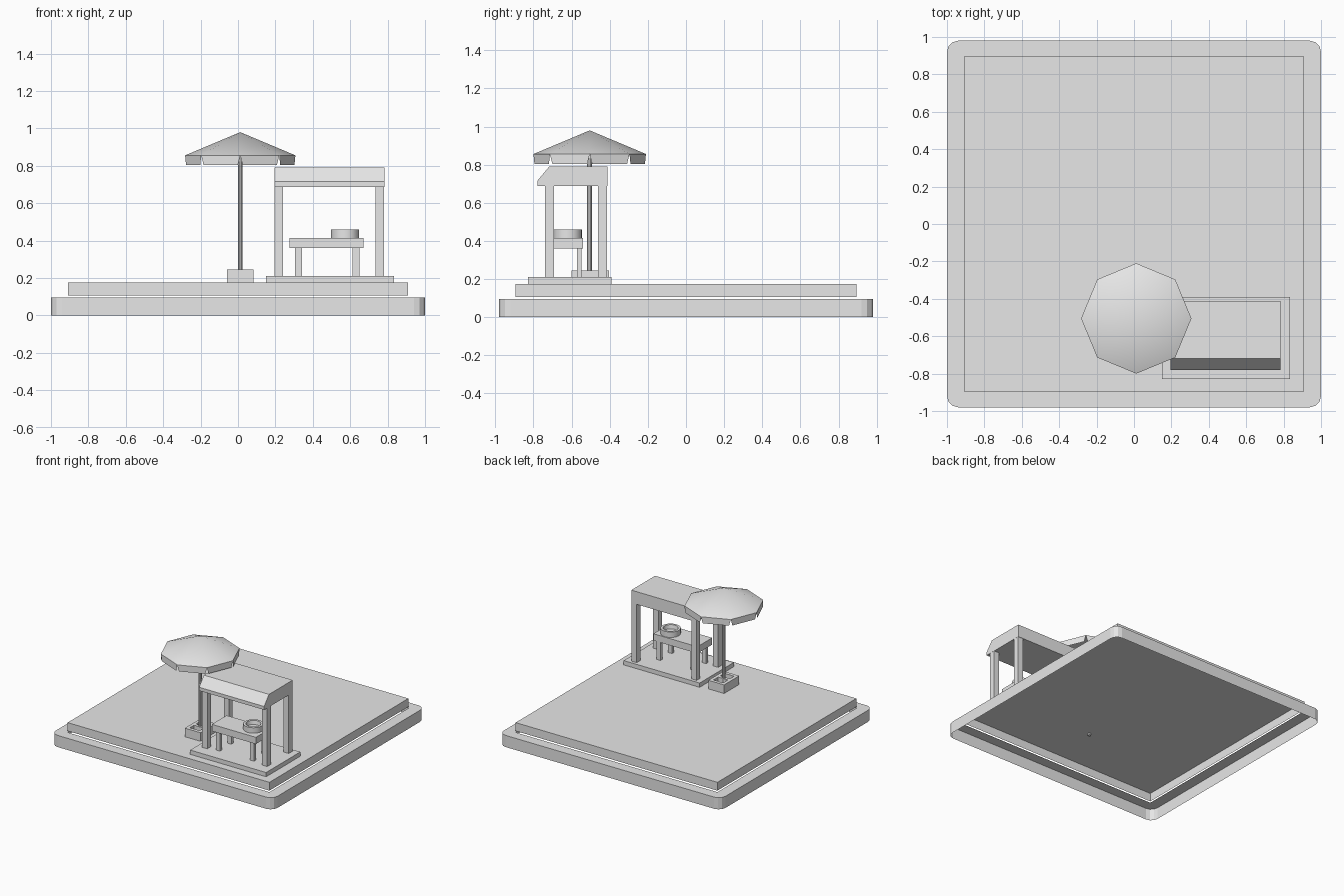
import bpy, bmesh, math
from mathutils import Vector

cube = bpy.data.objects.get("Cube")
if cube:
    bpy.data.objects.remove(cube, do_unlink=True)

grey = bpy.data.materials.new("plain grey")
grey.use_nodes = True
grey.diffuse_color = (0.8, 0.8, 0.8, 1)
grey.node_tree.nodes["Principled BSDF"].inputs["Base Color"].default_value = (0.8, 0.8, 0.8, 1)


def finish(bm, name, smooth=False):
    mesh = bpy.data.meshes.new(name)
    bm.to_mesh(mesh)
    bm.free()
    mesh.materials.append(grey)
    obj = bpy.data.objects.new(name, mesh)
    bpy.context.collection.objects.link(obj)
    if smooth:
        bpy.ops.object.select_all(action='DESELECT')
        obj.select_set(True)
        bpy.context.view_layer.objects.active = obj
        bpy.ops.object.shade_smooth_by_angle(angle=math.radians(30))
    return obj


def add_box(bm, x, y, z):
    verts = bmesh.ops.create_cube(bm, size=1)["verts"]
    for v in verts:
        v.co = Vector(a + (b - a) * (c + 0.5) for (a, b), c in zip((x, y, z), v.co))
    return verts


def box(name, x, y, z, open_bottom=False):
    bm = bmesh.new()
    add_box(bm, x, y, z)
    if open_bottom:
        low = [f for f in bm.faces if f.normal.z < -0.9 or
               all(abs(v.co.z - z[0]) < 1e-5 for v in f.verts)]
        bmesh.ops.delete(bm, geom=low, context='FACES_ONLY')
    return finish(bm, name)


def loop(bm, points, z):
    verts = [bm.verts.new((x, y, z)) for x, y in points]
    return [bm.edges.new((a, b)) for a, b in zip(verts, verts[1:] + verts[:1])]


# Rounded open-bottomed base with a rectangular opening under the ground slab
BASE_TOP, RADIUS = 0.095, 0.06
outline = []
for k, (sx, sy) in enumerate([(1, 1), (-1, 1), (-1, -1), (1, -1)]):
    for i in range(4):
        a = math.radians(90 * k + 30 * i)
        outline.append((sx * (1 - RADIUS) + RADIUS * math.cos(a),
                        sy * (0.98 - RADIUS) + RADIUS * math.sin(a)))
bm = bmesh.new()
rim = loop(bm, outline, BASE_TOP)
hole = loop(bm, [(0.91, 0.895), (-0.91, 0.895), (-0.91, -0.895), (0.91, -0.895)], BASE_TOP)
bmesh.ops.triangle_fill(bm, edges=rim + hole, use_beauty=True, normal=(0, 0, 1))
skirt = bmesh.ops.extrude_edge_only(bm, edges=rim)["geom"]
for v in skirt:
    if isinstance(v, bmesh.types.BMVert):
        v.co.z = 0
bmesh.ops.recalc_face_normals(bm, faces=bm.faces)
if max(bm.faces, key=lambda f: abs(f.normal.z)).normal.z < 0:
    bmesh.ops.reverse_faces(bm, faces=bm.faces)
finish(bm, "base")

box("ground_slab", (-0.91, 0.91), (-0.895, 0.895), (0.107, 0.175), open_bottom=True)

# Stall: floor, four posts and a roof with a sloping front
box("stall_floor", (0.15, 0.835), (-0.83, -0.39), (0.175, 0.21))
for side, x in (("right", 0.195), ("left", 0.735)):
    for end, y in (("front", -0.74), ("back", -0.462)):
        box(f"{end}_{side}_post", (x, x + 0.046), (y, y + 0.047), (0.21, 0.687))

profile = [(-0.78, 0.687), (-0.412, 0.687), (-0.412, 0.79), (-0.718, 0.79), (-0.78, 0.715)]
bm = bmesh.new()
face = bm.faces.new([bm.verts.new((0.195, y, z)) for y, z in profile])
new = bmesh.ops.extrude_face_region(bm, geom=[face])["geom"]
for v in new:
    if isinstance(v, bmesh.types.BMVert):
        v.co.x = 0.782
if not any(abs(f.normal.x) > 0.9 and f.calc_center_median().x < 0.2 for f in bm.faces):
    bmesh.ops.holes_fill(bm, edges=bm.edges)
bmesh.ops.recalc_face_normals(bm, faces=bm.faces)
finish(bm, "stall_roof")

# Table
box("table_top", (0.275, 0.672), (-0.73, -0.54), (0.36, 0.415))
for side, x in (("right", 0.305), ("left", 0.613)):
    for end, y in (("front", -0.72), ("back", -0.573)):
        box(f"table_{end}_{side}_leg", (x, x + 0.036), (y, y + 0.026), (0.21, 0.36))

# Round bowl with a sunken middle
bm = bmesh.new()
rings = []
for r, z in ((0.075, 0.415), (0.075, 0.459), (0.056, 0.459), (0.05, 0.428)):
    ring = []
    for i in range(20):
        a = math.tau * i / 20
        ring.append(bm.verts.new((0.573 + r * math.cos(a), -0.62 + r * math.sin(a), z)))
    rings.append(ring)
for low, high in zip(rings, rings[1:]):
    for i in range(20):
        j = (i + 1) % 20
        bm.faces.new((low[i], low[j], high[j], high[i]))
bm.faces.new(rings[-1])
bm.faces.new(rings[0][::-1])
finish(bm, "bowl", smooth=True)

# Parasol: pole, eight-sided canopy and hanging flaps split at the corners
CX, CY = 0.012, -0.505
bm = bmesh.new()
bmesh.ops.create_cone(bm, cap_ends=True, segments=10, radius1=0.013, radius2=0.013, depth=0.8)
bmesh.ops.translate(bm, verts=bm.verts, vec=(CX, CY, 0.56))
finish(bm, "parasol_pole", smooth=True)

bm = bmesh.new()
apex = bm.verts.new((CX, CY, 0.98))
eave = [bm.verts.new((CX + 0.295 * math.cos(k * math.tau / 8),
                      CY + 0.295 * math.sin(k * math.tau / 8), 0.856)) for k in range(8)]
for a, b in zip(eave, eave[1:] + eave[:1]):
    bm.faces.new((apex, a, b))
    drop = Vector((0, 0, -0.052))
    low_a = bm.verts.new(a.co.lerp(b.co, 0.06) + drop)
    low_b = bm.verts.new(b.co.lerp(a.co, 0.06) + drop)
    bm.faces.new((b, a, low_a, low_b))
finish(bm, "parasol_canopy", smooth=True)

# Hollow block weighing the pole down: two long walls and three webs
bm = bmesh.new()
for x in (-0.06, 0.055):
    add_box(bm, (x, x + 0.027), (-0.6, -0.405), (0.175, 0.245))
for y in (-0.6, -0.52, -0.432):
    add_box(bm, (-0.033, 0.055), (y, y + 0.027), (0.175, 0.245))
finish(bm, "parasol_block")
